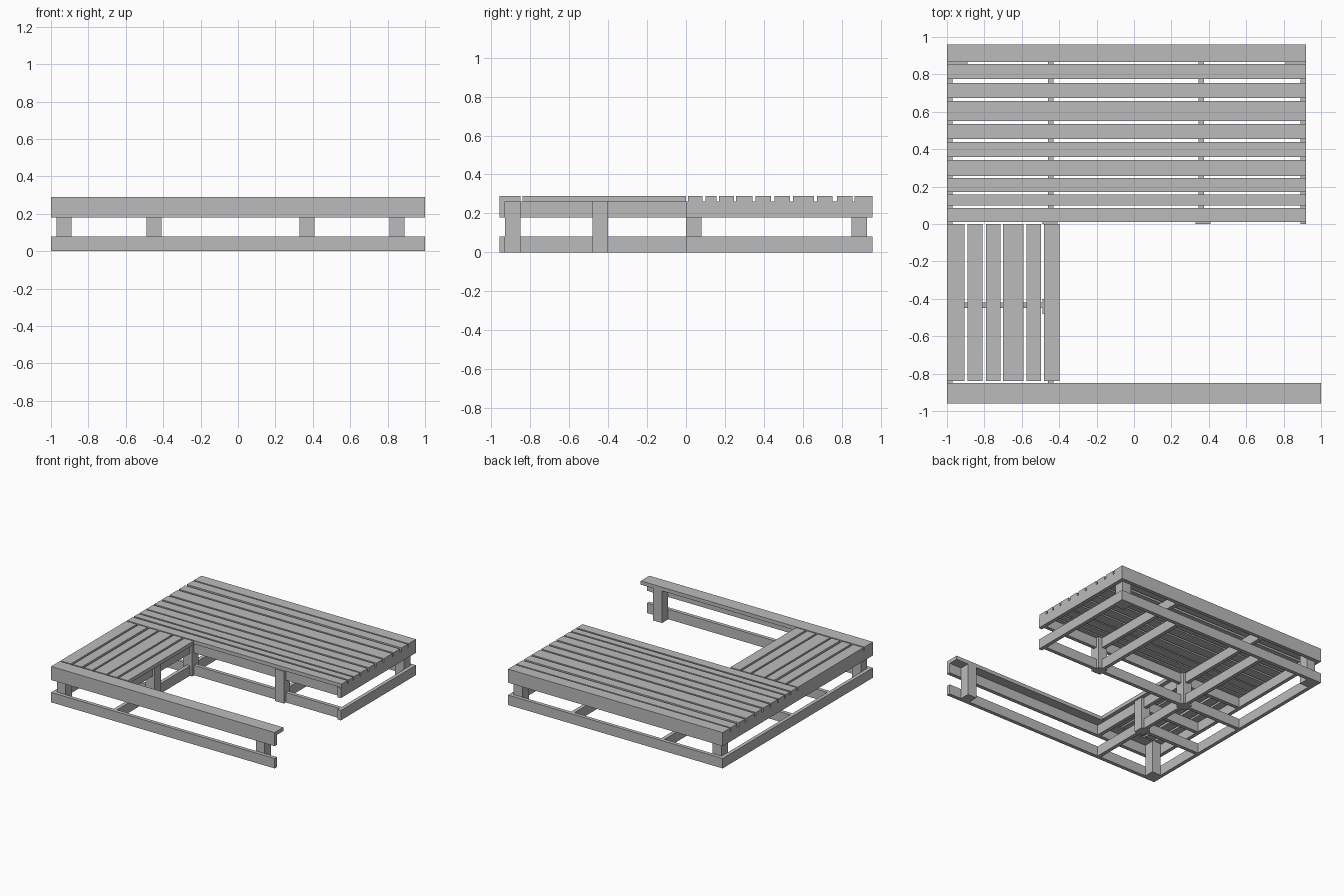
import bpy
import bmesh

cube = bpy.data.objects.get("Cube")
if cube:
    bpy.data.objects.remove(cube)

grey = bpy.data.materials.new("plain_grey")
grey.use_nodes = True
colour = (0.5, 0.5, 0.5, 1)
grey.diffuse_color = colour
grey.node_tree.nodes["Principled BSDF"].inputs["Base Color"].default_value = colour

# Shared heights and sizes
RAIL_H = 0.08           # lower rails stand on the ground
BEAM_Z = 0.18           # underside of the upper beams
DECK_Z = 0.26           # underside of the slats
TOP = 0.29
THICK = 0.03
POST = 0.08
LEFT, RIGHT = -1.0, 0.92
FRONT, BACK = -0.96, 0.96


def finish(name, bm):
    bmesh.ops.recalc_face_normals(bm, faces=bm.faces)
    mesh = bpy.data.meshes.new(name)
    bm.to_mesh(mesh)
    bm.free()
    mesh.materials.append(grey)
    obj = bpy.data.objects.new(name, mesh)
    bpy.context.collection.objects.link(obj)
    return obj


def box(name, xs, ys, zs):
    bm = bmesh.new()
    bmesh.ops.create_cube(bm, size=1)
    for v in bm.verts:
        v.co = [a[0] if c < 0 else a[1] for a, c in zip((xs, ys, zs), v.co)]
    return finish(name, bm)


def rail_pair(name, xs, ys):
    """A lower rail and an upper beam on the same line."""
    box(name + "_lower_rail", xs, ys, (0, RAIL_H))
    box(name + "_upper_beam", xs, ys, (BEAM_Z, DECK_Z))


def edge_board(name, x0, x1, outer, inner):
    """L-shaped fascia with a top plank, extruded along x."""
    step = THICK if inner > outer else -THICK
    profile = [(outer, BEAM_Z), (outer, TOP), (inner, TOP), (inner, DECK_Z),
               (outer + step, DECK_Z), (outer + step, BEAM_Z)]
    bm = bmesh.new()
    face = bm.faces.new([bm.verts.new((x0, y, z)) for y, z in profile])
    new = bmesh.ops.extrude_face_region(bm, geom=[face])["geom"]
    for v in new:
        if isinstance(v, bmesh.types.BMVert):
            v.co.x = x1
    finish(name, bm)


def centred(c):
    return (c - THICK / 2, c + THICK / 2)


# Front and back edges
inner_front, inner_back = FRONT + THICK, BACK - THICK
edge_board("front_edge", LEFT, 1.0, FRONT, -0.85)
edge_board("back_edge", LEFT, RIGHT, BACK, 0.866)
box("front_lower_rail", (LEFT, 1.0), (FRONT, inner_front), (0, RAIL_H))
box("back_lower_rail", (LEFT, RIGHT), (inner_back, BACK), (0, RAIL_H))

# Side rails and joists running front to back
rail_pair("right_side", (LEFT, LEFT + THICK), (inner_front, inner_back))
rail_pair("left_side", (RIGHT - THICK, RIGHT), (0, inner_back))
rail_pair("inner_joist", centred(-0.445), (inner_front, inner_back))
rail_pair("outer_joist", centred(0.36), (0.055, inner_back))

# Cross rails
rail_pair("middle_cross", (LEFT + THICK, RIGHT - THICK), centred(0.04))
rail_pair("walkway_cross", (LEFT + THICK, -0.46), centred(-0.435))

# Posts, by centre
posts = {
    "front_right_post": (-0.93, -0.89), "front_left_post": (0.85, -0.89),
    "back_right_post": (-0.93, 0.89), "back_left_post": (0.85, 0.89),
    "walkway_post": (-0.45, -0.44),
    "corner_post": (-0.45, 0.04), "middle_post": (0.37, 0.04),
}
h = POST / 2
for name, (x, y) in posts.items():
    box(name, (x - h, x + h), (y - h, y + h), (0, DECK_Z))

# Main deck slats, each as start and end along y
deck = [(0.01, 0.086), (0.1, 0.157), (0.17, 0.246), (0.257, 0.342),
        (0.358, 0.438), (0.455, 0.535), (0.55, 0.658), (0.674, 0.754),
        (0.775, 0.855)]
for i, ys in enumerate(deck, 1):
    box(f"deck_slat_{i}", (LEFT, RIGHT), ys, (DECK_Z, TOP))

# Walkway slats, each as start and end along x
walkway = [(-1.0, -0.907), (-0.89, -0.81), (-0.79, -0.715),
           (-0.7, -0.59), (-0.575, -0.497), (-0.48, -0.397)]
for i, xs in enumerate(walkway, 1):
    box(f"walkway_slat_{i}", xs, (-0.84, 0), (DECK_Z, TOP))
